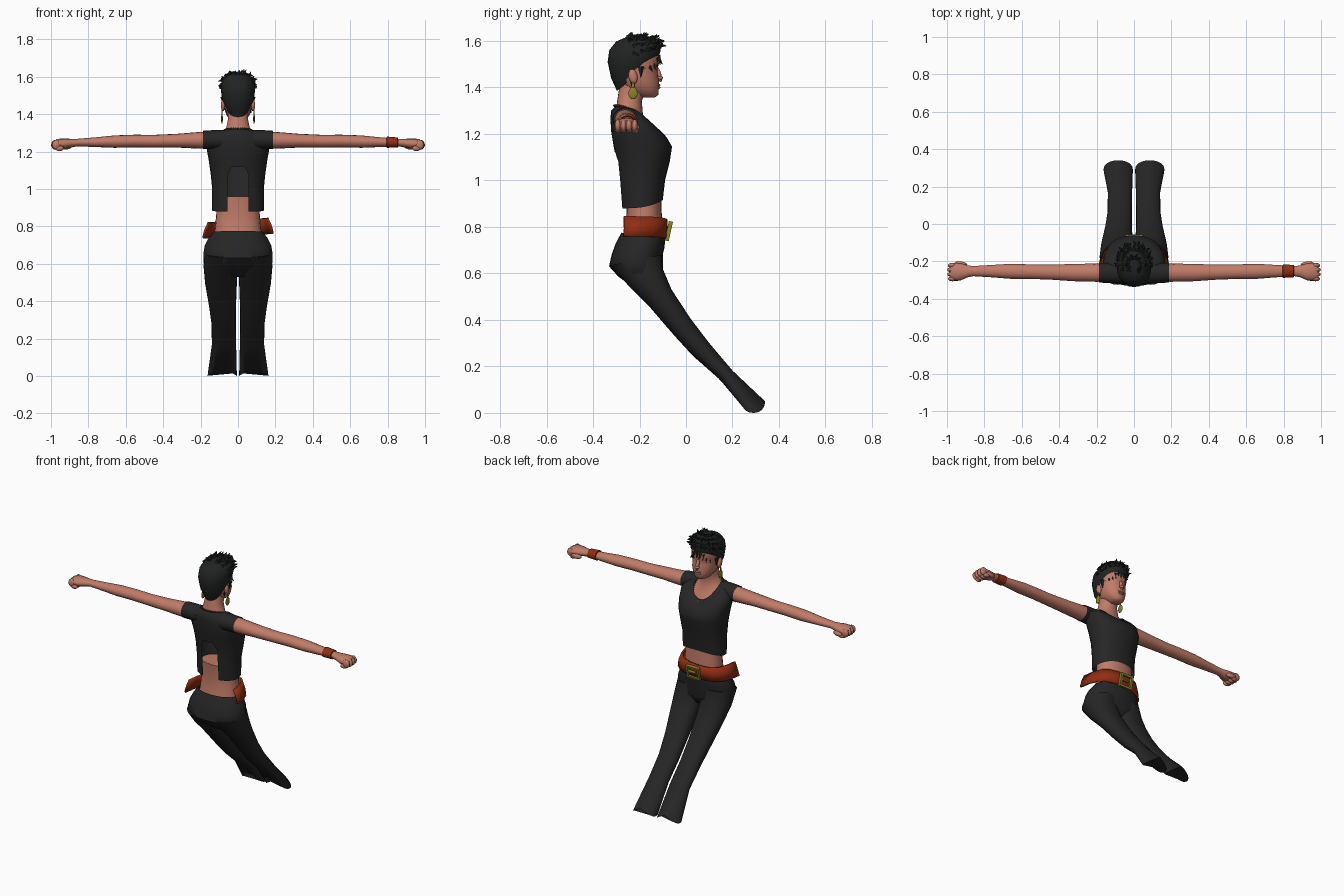
import bpy, bmesh, math, random
from mathutils import Vector, Matrix

if "Cube" in bpy.data.objects:
    bpy.data.objects.remove(bpy.data.objects["Cube"])

random.seed(4)


def material(name, rgb):
    m = bpy.data.materials.new(name)
    m.diffuse_color = (*rgb, 1)
    m.use_nodes = True
    m.node_tree.nodes["Principled BSDF"].inputs["Base Color"].default_value = m.diffuse_color
    return m


SKIN = material("warm_skin", (0.53, 0.2, 0.14))
CLOTH = material("black_cloth", (0.019, 0.019, 0.019))
HAIR = material("black_hair", (0.015, 0.017, 0.017))
LEATHER = material("red_leather", (0.29, 0.027, 0.007))
GOLD = material("old_gold", (0.25, 0.22, 0.025))
BEAD = material("dark_bronze", (0.06, 0.035, 0.012))


def finish(name, bm, mat):
    bmesh.ops.recalc_face_normals(bm, faces=bm.faces)
    me = bpy.data.meshes.new(name)
    bm.to_mesh(me)
    bm.free()
    me.materials.append(mat)
    ob = bpy.data.objects.new(name, me)
    bpy.context.collection.objects.link(ob)
    return ob


def bridge(rings, caps):
    """Skin a stack of point rings; caps = (close first, close last)."""
    bm = bmesh.new()
    vs = [[bm.verts.new(p) for p in r] for r in rings]
    n = len(vs[0])
    for a, b in zip(vs, vs[1:]):
        for i in range(n):
            j = (i + 1) % n
            bm.faces.new((a[i], a[j], b[j], b[i]))
    for use, r in zip(caps, (vs[0], vs[-1])):
        if use:
            bm.faces.new(r)
    return bm


def body_ring(yb, zb, yf, zf, x0, x1, sag=0, power=1, n=24, e=0.9):
    """Oval from a back point to a front point, between x0 and x1."""
    out = []
    for i in range(n):
        a = 2 * math.pi * i / n
        c, s = math.cos(a), math.sin(a)
        c = math.copysign(abs(c) ** e, c)
        s = math.copysign(abs(s) ** e, s)
        t = (s + 1) / 2
        out.append(Vector(((x0 + x1) / 2 + (x1 - x0) / 2 * c, yb + (yf - yb) * t,
                           zb + (zf - zb) * t ** power - sag * abs(c))))
    return out


def body(rows, caps=(True, True), power=1):
    """Centred stack: rows of back y, back z, front y, front z, half width."""
    return bridge([body_ring(*r[:4], -r[4], r[4], power=power) for r in rows], caps)


def limb(rows, side, caps=(True, True), n=16):
    """Tube along x: rows of x, y centre, z centre, y radius, z radius."""
    return bridge([[Vector((side * x, y + ry * math.cos(2 * math.pi * i / n),
                            z + rz * math.sin(2 * math.pi * i / n))) for i in range(n)]
                   for x, y, z, ry, rz in rows], caps)


def blob(bm, loc, size, rot=(0, 0, 0)):
    m = Matrix.LocRotScale(Vector(loc), Matrix.Rotation(rot[2], 3, 'Z') @
                           Matrix.Rotation(rot[0], 3, 'X'), Vector(size))
    bmesh.ops.create_uvsphere(bm, u_segments=12, v_segments=8, radius=1, matrix=m)


# Cropped shirt with an arched opening at the back
bm = body([(-.28, .88, -.10, .915, .138), (-.29, 1.0, -.09, 1.0, .138),
           (-.298, 1.08, -.07, 1.08, .146), (-.312, 1.15, -.06, 1.145, .156),
           (-.322, 1.21, -.083, 1.185, .166), (-.325, 1.265, -.105, 1.21, .165),
           (-.322, 1.30, -.122, 1.222, .13), (-.305, 1.318, -.14, 1.225, .08)],
          (False, False), power=3)
for co, no in (((.055, 0, 0), (1, 0, 0)), ((-.055, 0, 0), (1, 0, 0)), ((0, 0, 1.12), (0, 0, 1)),
               ((.055, 0, 1.08), (2, 0, 1)), ((-.055, 0, 1.08), (-2, 0, 1))):
    bmesh.ops.bisect_plane(bm, geom=bm.verts[:] + bm.edges[:] + bm.faces[:], plane_co=co, plane_no=no)
hole = []
for f in bm.faces:
    c = f.calc_center_median()
    if c.y < -.2 and abs(c.x) < .055 and c.z < 1.12 and 2 * abs(c.x) + c.z < 1.19:
        hole.append(f)
bmesh.ops.delete(bm, geom=hole, context='FACES')
finish("shirt", bm, CLOTH)

# Bare waist, neck with upper chest
finish("waist", body([(-.275, .73, -.10, .73, .13), (-.262, .80, -.10, .80, .122),
                      (-.255, .87, -.105, .87, .116), (-.265, .96, -.105, .955, .112)]), SKIN)
finish("neck", body([(-.30, 1.27, -.125, 1.175, .11), (-.30, 1.315, -.155, 1.235, .082),
                     (-.297, 1.335, -.185, 1.28, .064), (-.29, 1.38, -.19, 1.34, .054),
                     (-.28, 1.43, -.17, 1.40, .054)], power=2), SKIN)

# Head
finish("head", body([(-.20, 1.356, -.135, 1.356, .02), (-.225, 1.37, -.119, 1.368, .043),
                     (-.27, 1.40, -.117, 1.395, .063), (-.295, 1.43, -.115, 1.425, .073),
                     (-.305, 1.46, -.121, 1.455, .078), (-.31, 1.49, -.123, 1.485, .08),
                     (-.31, 1.51, -.114, 1.505, .082), (-.31, 1.55, -.116, 1.55, .082),
                     (-.29, 1.585, -.135, 1.585, .07), (-.26, 1.60, -.18, 1.60, .04)]), SKIN)

# Nose, lips and ears
bm = bmesh.new()
blob(bm, (0, -.116, 1.455), (.011, .010, .034), (.25, 0, 0))
blob(bm, (0, -.111, 1.441), (.016, .012, .009))
finish("nose", bm, SKIN)
bm = bmesh.new()
for z in (1.399, 1.410):
    blob(bm, (0, -.119, z), (.022, .009, .006))
finish("lips", bm, SKIN)
bm = bmesh.new()
for s in (1, -1):
    blob(bm, (s * .08, -.228, 1.447), (.012, .019, .032), (.2, 0, 0))
finish("ears", bm, SKIN)

# Short hair with ragged tufts
HAIR_ROWS = [(-.297, 1.385, -.118, 1.53, .066), (-.322, 1.44, -.11, 1.555, .088),
             (-.337, 1.51, -.108, 1.58, .093), (-.33, 1.56, -.113, 1.60, .086),
             (-.30, 1.598, -.135, 1.612, .064), (-.26, 1.615, -.18, 1.618, .035)]
finish("hair", body(HAIR_ROWS), HAIR)
bm = bmesh.new()


def tuft(loc, direction, length, width):
    q = Vector(direction).to_track_quat('Z', 'Y').to_matrix().to_4x4()
    m = Matrix.Translation(loc) @ q @ Matrix.Translation((0, 0, length / 2 - .006))
    bmesh.ops.create_cone(bm, cap_ends=True, segments=5, radius1=width, radius2=.001,
                          depth=length, matrix=m)


mid = Vector((0, -.22, 1.52))
for row, down in ((0, 1), (2, 0), (3, 0), (4, 0), (5, 0)):
    for p in body_ring(*HAIR_ROWS[row][:4], -HAIR_ROWS[row][4], HAIR_ROWS[row][4]):
        if p.y > -.25:
            out = (p - mid).normalized()
            jitter = Vector([random.uniform(-.6, .6) for _ in range(3)])
            if down:
                tuft(p, out * .3 + jitter * .5 + Vector((0, .1, -1)), .04, .012)
            else:
                tuft(p, out * .45 + jitter + Vector((0, .55, .15)), .03, .011)
for s in (1, -1):  # sideburns
    tuft(Vector((s * .079, -.195, 1.485)), (0, 0, -1), .05, .015)
finish("hair_tufts", bm, HAIR)

# Arms, sleeves and fists
for s, side in ((1, "right"), (-1, "left")):
    finish(side + "_sleeve", limb([(.08, -.262, 1.262, .054, .052), (.14, -.262, 1.264, .054, .05),
                                   (.186, -.26, 1.262, .053, .049)], s, (True, False)), CLOTH)
    finish(side + "_arm", limb([(.12, -.26, 1.262, .047, .044), (.20, -.26, 1.26, .049, .045),
                                (.32, -.26, 1.258, .046, .037), (.45, -.257, 1.255, .040, .034),
                                (.55, -.255, 1.256, .039, .034), (.66, -.253, 1.253, .040, .033),
                                (.76, -.252, 1.25, .033, .026), (.86, -.252, 1.248, .027, .020),
                                (.89, -.253, 1.245, .032, .023), (.925, -.256, 1.242, .045, .027),
                                (.965, -.256, 1.242, .048, .026), (.985, -.256, 1.24, .042, .017)], s), SKIN)
    bm = bmesh.new()
    for k in range(4):
        y = -.293 + k * .024
        blob(bm, (s * (.978 - .004 * abs(k - 1.6)), y, 1.236), (.023, .0135, .026))
        blob(bm, (s * .955, y, 1.217), (.024, .0125, .014))
    blob(bm, (s * .925, -.213, 1.225), (.034, .013, .015), (0, 0, s * .15))
    blob(bm, (s * .955, -.218, 1.214), (.022, .012, .012), (0, 0, -s * .4))
    finish(side + "_fingers", bm, SKIN)

# Wrist cuff on one arm
finish("wrist_cuff", limb([(.795, -.252, 1.25, .033, .027), (.796, -.252, 1.25, .036, .03),
                           (.854, -.252, 1.248, .033, .027), (.855, -.252, 1.248, .028, .022)], 1), LEATHER)

# Trousers: hips and two flared legs with notched hems
finish("trouser_hips", body([(-.278, .775, -.094, .765, .132), (-.302, .73, -.09, .745, .158),
                             (-.32, .68, -.092, .715, .178), (-.331, .63, -.10, .68, .185),
                             (-.29, .585, -.10, .62, .184), (-.21, .53, -.12, .57, .13)],
                            (False, True)), CLOTH)
LEG = [(-.325, .635, -.105, .68, .003, .178), (-.25, .55, -.10, .62, .002, .184),
       (-.16, .46, -.062, .53, .006, .176), (-.05, .332, .02, .405, .011, .154),
       (.03, .245, .10, .30, .012, .141), (.14, .148, .20, .182, .010, .140),
       (.24, .05, .34, .05, .006, .163, .05)]
for s, side in ((1, "right"), (-1, "left")):
    rings = [body_ring(*r) for r in LEG]
    for r in rings:
        for p in r:
            p.x *= s
    finish(side + "_trouser_leg", bridge(rings, (True, True)), CLOTH)

# Slung belt, open at the back and tilted to one side
half = [(.172, -.268), (.162, -.20), (.143, -.145), (.105, -.108), (.05, -.09)]
path = half + [(0, -.086)] + [(-x, y) for x, y in reversed(half)]
bm = bmesh.new()
rows = []
for x, y in path:
    lift = .07 * x
    rows.append([bm.verts.new((x * k, y + d, z + lift)) for k, d, z in
                 ((1.08, -.002, .748), (1.02, .002, .79), (.91, 0, .832))])
for a, b in zip(rows, rows[1:]):
    for i in range(2):
        bm.faces.new((a[i], b[i], b[i + 1], a[i + 1]))
belt = finish("belt", bm, LEATHER)
mod = belt.modifiers.new("thickness", 'SOLIDIFY')
mod.thickness = .012
mod.offset = 0

# Buckle frame with its prong
bm = bmesh.new()
tilt = Matrix.Translation((0, -.074, .782)) @ Matrix.Rotation(-.22, 4, 'X')
for x, z, w, h in ((0, .036, .09, .013), (0, -.036, .09, .013), (.039, 0, .013, .08),
                   (-.039, 0, .013, .08), (.012, 0, .055, .009)):
    bmesh.ops.create_cube(bm, size=1, matrix=tilt @ Matrix.Translation((x, 0, z)) @
                          Matrix.Diagonal((w, .018, h, 1)))
finish("buckle", bm, GOLD)

# Earrings: flat drops on short hooks
bm = bmesh.new()
for s in (1, -1):
    blob(bm, (s * .086, -.228, 1.375), (.005, .02, .026))
    blob(bm, (s * .086, -.228, 1.408), (.003, .006, .016))
finish("earrings", bm, GOLD)

# Beaded necklace with a small pendant
bm = bmesh.new()
for i, p in enumerate(body_ring(-.308, 1.322, -.132, 1.215, -.08, .08, power=2, n=44)):
    bmesh.ops.create_icosphere(bm, subdivisions=1, radius=.006, matrix=Matrix.Translation(p))
finish("necklace", bm, BEAD)
bm = bmesh.new()
blob(bm, (0, -.122, 1.21), (.009, .006, .013))
finish("pendant", bm, GOLD)

# Smooth shading with sharp edges kept
for ob in bpy.context.collection.objects:
    ob.select_set(True)
    bpy.context.view_layer.objects.active = ob
bpy.ops.object.shade_smooth_by_angle(angle=math.radians(50))
